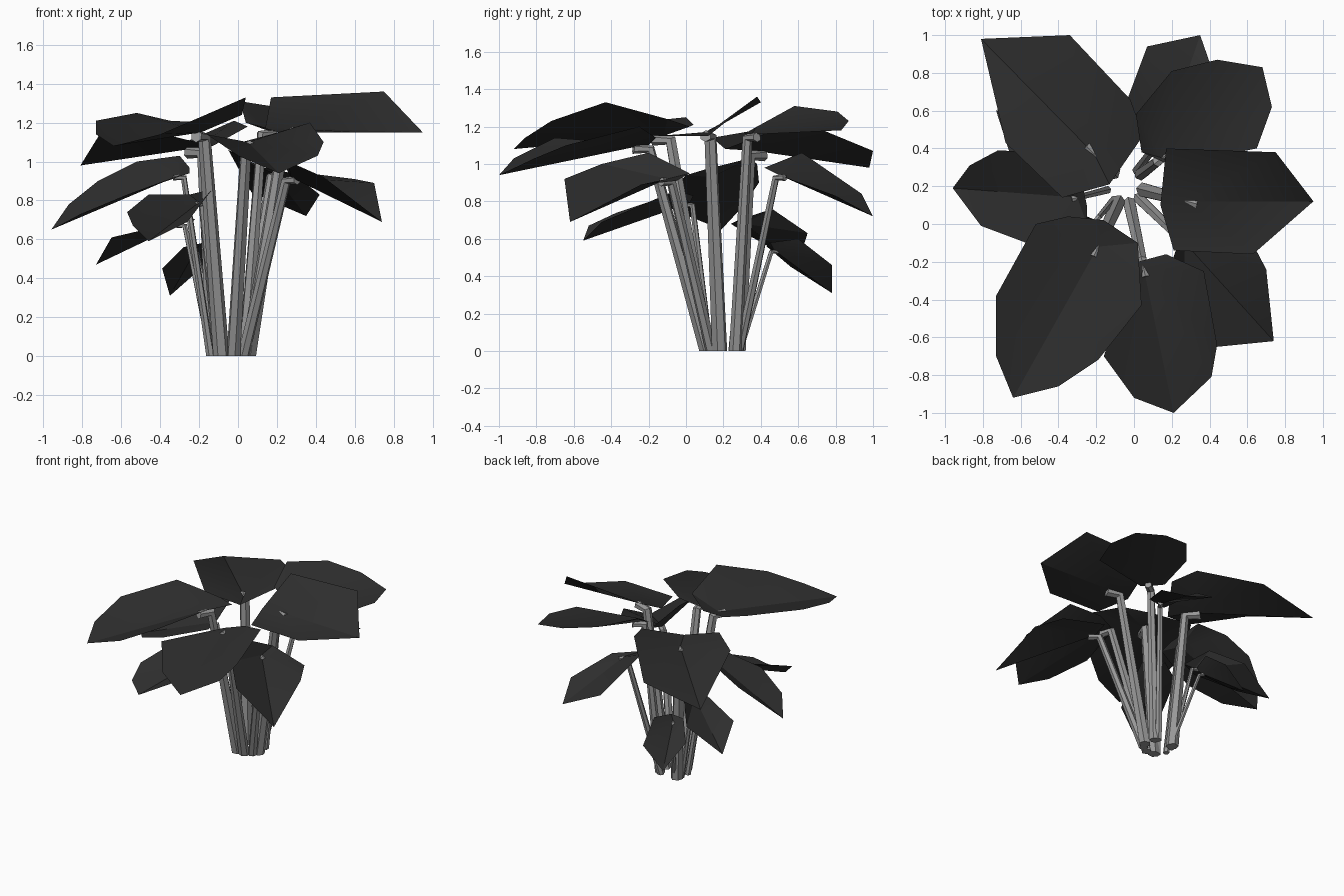
import bpy
import bmesh
import math
from mathutils import Vector

if "Cube" in bpy.data.objects:
    bpy.data.objects.remove(bpy.data.objects["Cube"], do_unlink=True)


def make_material(name, value):
    material = bpy.data.materials.new(name)
    material.use_nodes = True
    colour = (value, value, value, 1)
    material.diffuse_color = colour
    material.node_tree.nodes["Principled BSDF"].inputs["Base Color"].default_value = colour
    return material


LEAF_GREY = make_material("dark leaf grey", 0.027)
STEM_GREY = make_material("light stem grey", 0.31)
ROOT = Vector((-0.045, 0.205, 0))
UP = Vector((0, 0, 1))
SIDES = 6


def finish(mesh_data, name, material, smooth_angle):
    """Turn a bmesh into a named, coloured object."""
    bmesh.ops.recalc_face_normals(mesh_data, faces=mesh_data.faces)
    mesh = bpy.data.meshes.new(name)
    mesh_data.to_mesh(mesh)
    mesh_data.free()
    mesh.materials.append(material)
    obj = bpy.data.objects.new(name, mesh)
    bpy.context.collection.objects.link(obj)
    bpy.ops.object.select_all(action="DESELECT")
    obj.select_set(True)
    bpy.context.view_layer.objects.active = obj
    bpy.ops.object.shade_smooth_by_angle(angle=math.radians(smooth_angle))


def make_stem(name, joint, radius):
    """Tapering tube from the ring of roots, bent outward under its leaf."""
    outward = (Vector((joint.x, joint.y, 0)) - ROOT).normalized()
    side = UP.cross(outward)
    foot = ROOT + outward * 0.1
    neck = joint - outward * radius - UP * radius * 0.6
    tip = joint + outward * radius * 1.4 - UP * radius * 0.5
    bm = bmesh.new()
    rings = []
    for centre, size, tilt in ((foot, 1, 0), (neck, 0.8, 40), (tip, 0.75, 80)):
        lean = math.radians(tilt)
        across = outward * math.cos(lean) - UP * math.sin(lean)
        ring = []
        for i in range(SIDES):
            turn = math.tau * i / SIDES
            offset = across * math.cos(turn) + side * math.sin(turn)
            ring.append(bm.verts.new(centre + offset * radius * size))
        rings.append(ring)
    bm.faces.new(rings[0])
    bm.faces.new(rings[-1])
    for lower, upper in zip(rings, rings[1:]):
        for i in range(SIDES):
            j = (i + 1) % SIDES
            bm.faces.new((lower[i], lower[j], upper[j], upper[i]))
    finish(bm, name, STEM_GREY, 20)


def make_leaf(name, joint, radius, outline):
    """Folded leaf blade fanned out from its joint, with its stem below."""
    joint = Vector(joint)
    bm = bmesh.new()
    centre = bm.verts.new(joint)
    rim = [bm.verts.new(point) for point in outline]
    for start, end in zip(rim, rim[1:] + rim[:1]):
        bm.faces.new((centre, start, end))
    finish(bm, name + "_leaf", LEAF_GREY, 25)
    make_stem(name + "_stem", joint, radius)


# Upper leaves
make_leaf("back_right", (-.21, .37, 1.07), .045, [
    (-.81, .98, .98), (-.34, 1, 1.07), (-.02, .66, 1.21), (.05, .47, 1.18),
    (-.13, .21, 1.08), (-.38, .14, 1.14), (-.68, .43, 1.19)])
make_leaf("front_right", (-.19, -.12, 1.15), .042, [
    (-.64, -.92, 1.08), (-.4, -.86, 1.14), (-.19, -.72, 1.23), (.04, -.43, 1.33),
    (.02, -.1, 1.24), (-.16, .02, 1.2), (-.35, .04, 1.21), (-.52, 0, 1.25),
    (-.73, -.38, 1.21), (-.73, -.7, 1.14)])
make_leaf("front", (.05, -.23, 1.1), .037, [
    (.21, -1, .94), (.41, -.81, 1.03), (.44, -.64, 1.1), (.37, -.25, 1.2),
    (.17, -.16, 1.14), (.02, -.2, 1.1), (-.16, -.7, 1.14), (0, -.92, 1.03)])
make_leaf("left", (.28, .12, 1.17), .042, [
    (.95, .12, 1.15), (.75, .38, 1.36), (.17, .4, 1.33), (.14, .1, 1.17),
    (.21, -.14, 1.15), (.63, -.16, 1.15)])
make_leaf("back_left", (.15, .35, 1.16), .035, [
    (.73, .62, 1.17), (.68, .83, 1.18), (.44, .87, 1.23), (.2, .81, 1.28),
    (.01, .58, 1.31), (.04, .38, 1.2), (.2, .31, 1.16), (.65, .4, 1.16)])

# Middle leaves
make_leaf("right", (-.3, .14, .93), .022, [
    (-.96, .19, .65), (-.87, .31, .78), (-.72, .39, .9), (-.52, .38, 1),
    (-.3, .34, 1.03), (-.25, .1, .97), (-.25, 0, .94), (-.57, -.1, .83),
    (-.81, -.01, .73)])
make_leaf("front_left", (.27, -.1, .92), .032, [
    (.74, -.62, .69), (.44, -.65, .92), (.26, -.45, 1), (.2, -.2, 1.06),
    (.28, .02, .95), (.6, -.05, .91), (.7, -.24, .89)])
make_leaf("back", (.18, .5, .94), .025, [
    (.35, 1, .72), (.07, .94, .84), (-.05, .62, 1.06), (.08, .42, .98),
    (.28, .5, .94), (.42, .8, .83)])

# Small lower leaves
make_leaf("small_front_right", (-.2, .02, .79), .02, [
    (-.46, -.55, .59), (-.54, -.52, .67), (-.57, -.37, .74), (-.46, -.1, .83),
    (-.25, .04, .83), (-.13, -.05, .86), (-.26, -.45, .69)])
make_leaf("small_right", (-.29, .31, .68), .018, [
    (-.73, .6, .47), (-.65, .35, .61), (-.35, .24, .68), (-.22, .28, .7),
    (-.3, .46, .76), (-.46, .65, .63)])
make_leaf("small_back", (-.22, .47, .54), .017, [
    (-.35, .78, .31), (-.18, .78, .46), (-.15, .6, .6), (-.19, .45, .58),
    (-.28, .43, .56), (-.39, .56, .45)])
